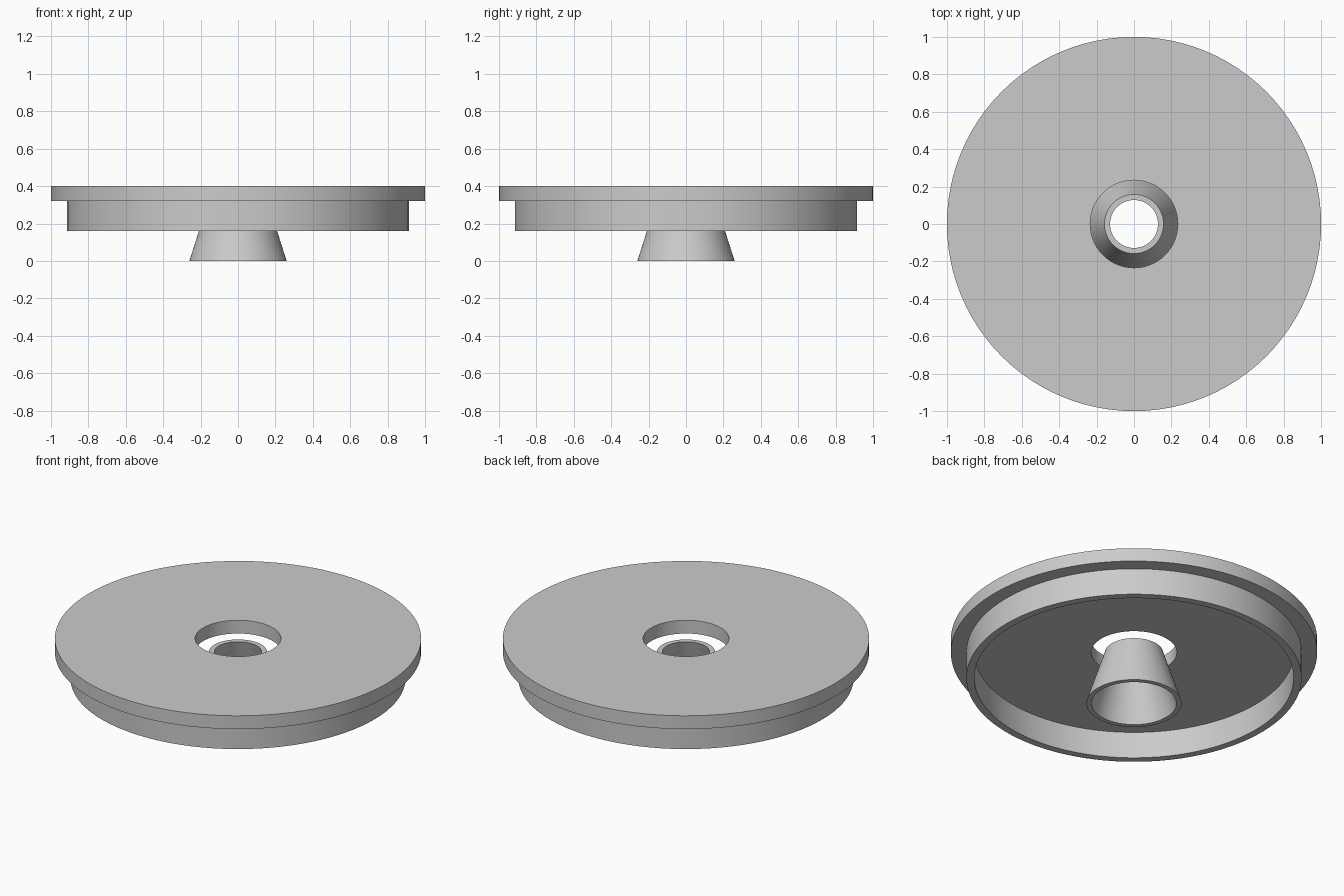
import bpy
import bmesh
import math

SEGMENTS = 96

cube = bpy.data.objects.get("Cube")
if cube:
    bpy.data.objects.remove(cube, do_unlink=True)

# Single plain grey material
grey = bpy.data.materials.new("plain_grey")
grey.use_nodes = True
colour = (0.6, 0.6, 0.6, 1)
grey.diffuse_color = colour
grey.node_tree.nodes["Principled BSDF"].inputs["Base Color"].default_value = colour


def lathe(name, profile):
    """Revolve a closed (radius, height) profile around the z axis."""
    bm = bmesh.new()
    verts = [bm.verts.new((r, 0, z)) for r, z in profile]
    edges = [bm.edges.new((verts[i - 1], verts[i])) for i in range(len(verts))]
    bmesh.ops.spin(bm, geom=verts + edges, axis=(0, 0, 1), cent=(0, 0, 0),
                   angle=math.tau, steps=SEGMENTS, use_merge=True)
    bmesh.ops.remove_doubles(bm, verts=bm.verts[:], dist=0.0001)
    bmesh.ops.recalc_face_normals(bm, faces=bm.faces[:])
    mesh = bpy.data.meshes.new(name)
    bm.to_mesh(mesh)
    bm.free()
    mesh.materials.append(grey)
    obj = bpy.data.objects.new(name, mesh)
    bpy.context.collection.objects.link(obj)
    bpy.ops.object.select_all(action="DESELECT")
    obj.select_set(True)
    bpy.context.view_layer.objects.active = obj
    bpy.ops.object.shade_smooth_by_angle(angle=math.radians(30))
    return obj


# Lid: flat disc with a centre hole and a hanging rim underneath
lathe("lid", [(0.234, 0.40), (1.0, 0.40), (1.0, 0.32), (0.915, 0.32),
              (0.915, 0.16), (0.872, 0.16), (0.872, 0.32), (0.234, 0.32)])

# Separate hollow cone below the hole, open at both ends
lathe("cone_funnel", [(0.26, 0.0), (0.158, 0.32), (0.128, 0.32), (0.232, 0.0)])
